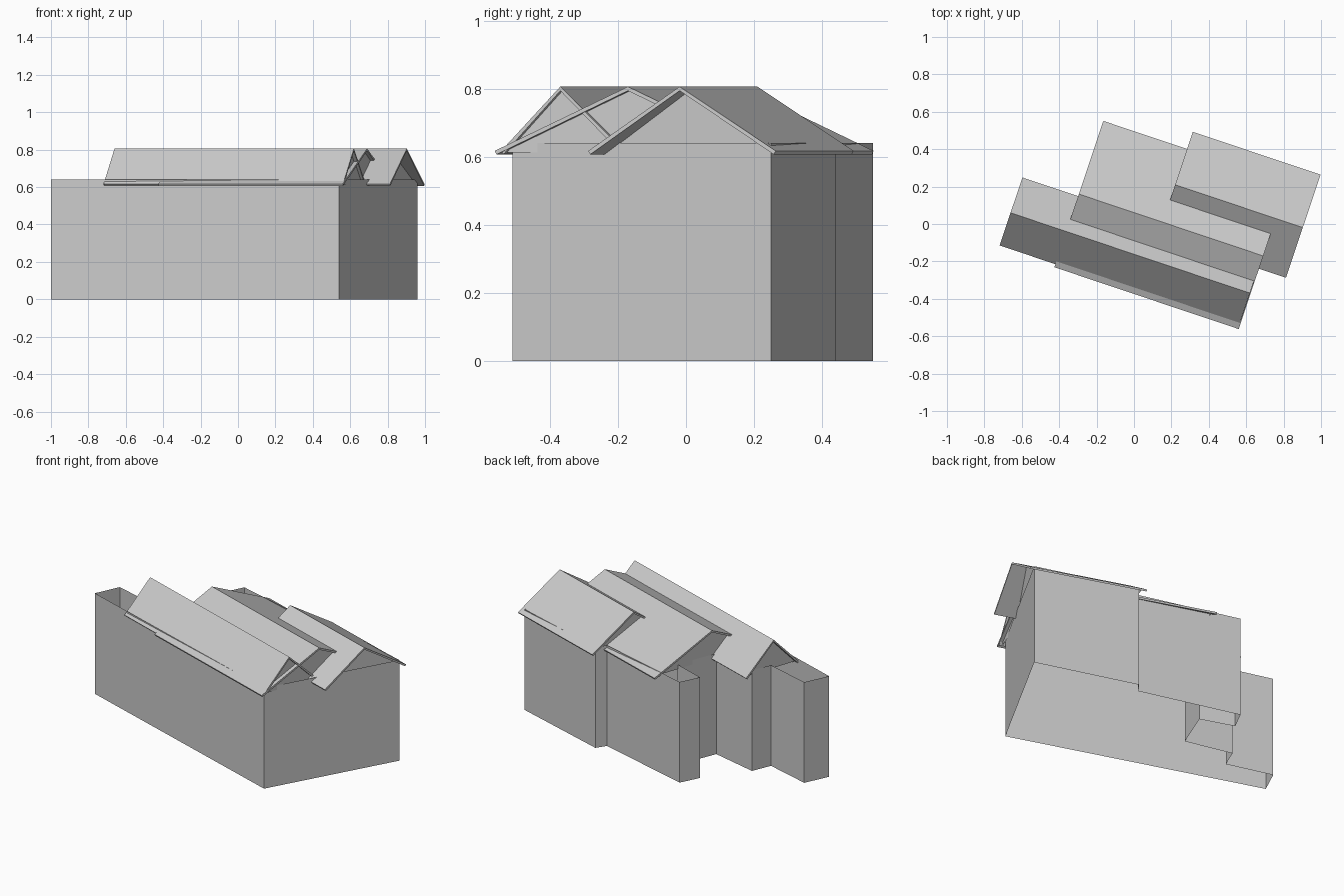
import bpy
from mathutils import Vector

if "Cube" in bpy.data.objects:
    bpy.data.objects.remove(bpy.data.objects["Cube"])

D = Vector((0.948, -0.318, 0))   # along the ridges
N = Vector((0.318, 0.948, 0))    # across the ridges, towards the back
RIDGE_Z, EAVE_Z, WALL_Z = 0.80, 0.612, 0.64


def mesh_object(name, verts, faces):
    me = bpy.data.meshes.new(name)
    me.from_pydata([tuple(v) for v in verts], [], faces)
    me.update()
    ob = bpy.data.objects.new(name, me)
    bpy.context.collection.objects.link(ob)
    return ob


# Walls: open shell extruded from the stepped footprint
footprint = [(0.54, -0.51), (0.96, 0.25), (0.33, 0.44), (0.29, 0.38),
             (-0.34, 0.55), (-0.40, 0.43), (-0.19, 0.36), (-0.29, 0.11),
             (-0.59, 0.18), (-0.64, 0.06), (-0.93, 0.14), (-1.0, -0.01)]
k = len(footprint)
verts = [(x, y, z) for z in (0, WALL_Z) for x, y in footprint]
mesh_object("outer_walls", verts,
            [(i, (i + 1) % k, k + (i + 1) % k, k + i) for i in range(k)])


def gable_roof(name, left, length, front, back, right_inset, left_inset=0.03):
    """Thin bent roof sheet plus a triangular gable wall at each end."""
    start = Vector((left[0], left[1], 0))

    def section(along):
        runs = ((-front, EAVE_Z), (0, RIDGE_Z), (back, EAVE_Z))
        return [start + D * a + N * r + Vector((0, 0, z))
                for a, (r, z) in zip(along, runs)]

    roof = mesh_object(name + "_roof", section([0] * 3) + section([length] * 3),
                       [(0, 3, 4, 1), (1, 4, 5, 2)])
    mod = roof.modifiers.new("thickness", 'SOLIDIFY')
    mod.thickness = 0.012
    mod.offset = 0

    mesh_object(name + "_left_gable", section([left_inset] * 3), [(0, 1, 2)])
    mesh_object(name + "_right_gable",
                section([length - i for i in right_inset]), [(0, 2, 1)])


# Three parallel roofs; the rear gable follows the skewed right wall
gable_roof("front", (-0.66, 0.06), 1.35, 0.18, 0.195, (0.02, 0.02, 0.02))
gable_roof("middle", (-0.295, 0.16), 1.04, 0.41, 0.41, (0.02, 0.02, 0.02))
gable_roof("rear", (0.22, 0.21), 0.72, 0.28, 0.295, (0.14, 0.09, 0.04))
